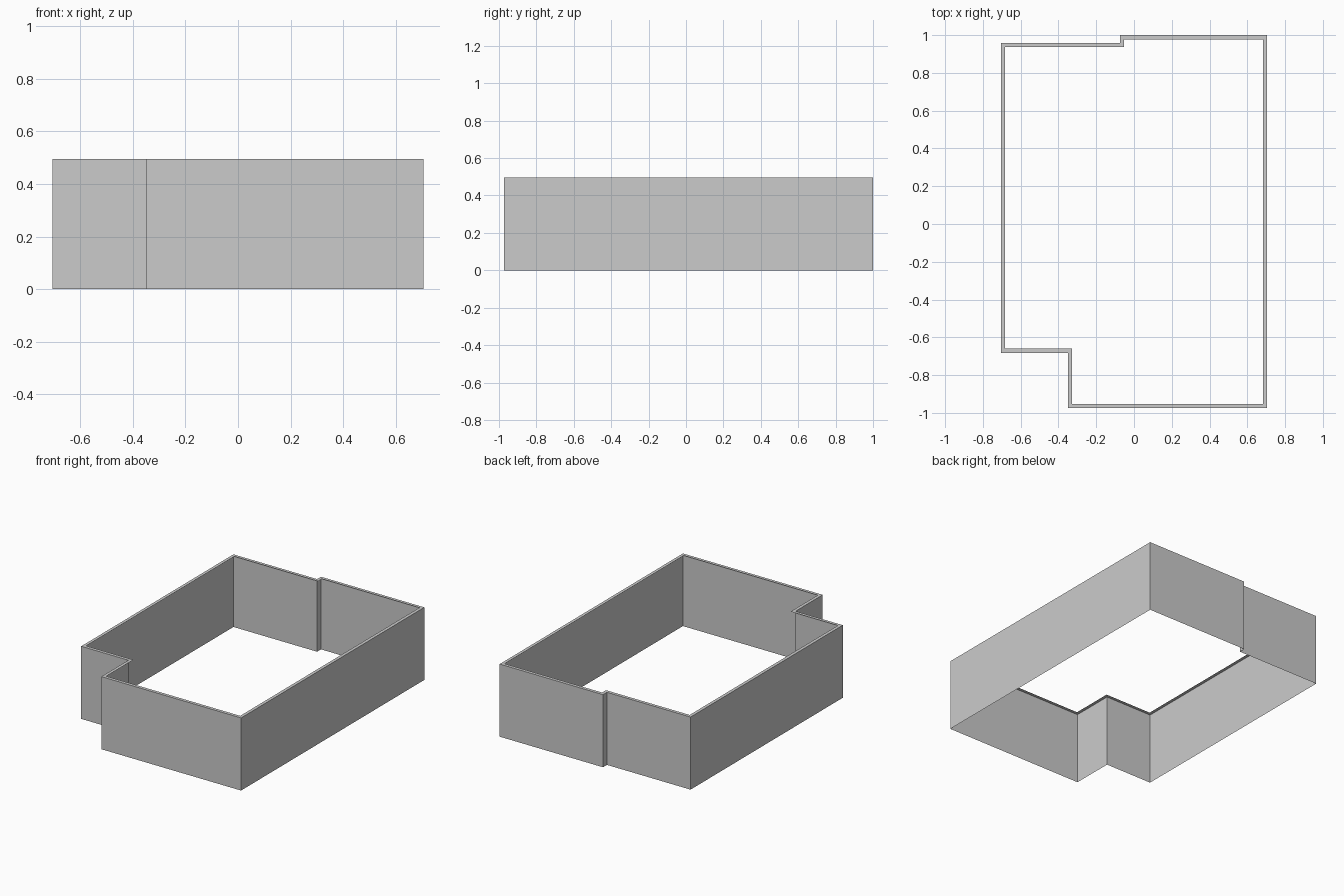
import bpy
import bmesh
from mathutils import Vector

cube = bpy.data.objects.get("Cube")
if cube:
    bpy.data.objects.remove(cube, do_unlink=True)

HEIGHT = 0.495
RIM = 0.022
FRONT = -0.974

grey = bpy.data.materials.new("light_grey")
grey.use_nodes = True
colour = (0.6, 0.6, 0.6, 1)
grey.diffuse_color = colour
grey.node_tree.nodes["Principled BSDF"].inputs["Base Color"].default_value = colour


def finish(name, bm):
    mesh = bpy.data.meshes.new(name)
    bm.to_mesh(mesh)
    bm.free()
    mesh.materials.append(grey)
    obj = bpy.data.objects.new(name, mesh)
    bpy.context.collection.objects.link(obj)
    return obj


def inward(loop, width):
    """Offset a counter-clockwise right-angled outline inwards."""
    result = []
    for i, p in enumerate(loop):
        a = (p - loop[i - 1]).normalized()
        b = (loop[(i + 1) % len(loop)] - p).normalized()
        result.append(p + width * Vector((-a.y - b.y, a.x + b.x)))
    return result


# Floor plan outline, counter-clockwise
plan = [Vector(p) for p in (
    (-0.349, FRONT), (0.705, FRONT), (0.705, 1.0), (-0.074, 1.0),
    (-0.074, 0.958), (-0.705, 0.958), (-0.705, -0.682), (-0.349, -0.682))]

# Outer wall sheet with a flat rim turned inwards at the top
bm = bmesh.new()
rings = [[bm.verts.new((p.x, p.y, z)) for p in loop]
         for loop, z in ((plan, 0), (plan, HEIGHT), (inward(plan, RIM), HEIGHT))]
for lower, upper in zip(rings, rings[1:]):
    for i in range(len(plan)):
        j = (i + 1) % len(plan)
        bm.faces.new((lower[i], lower[j], upper[j], upper[i]))
finish("outer_walls", bm)

# Flush window panels on the front wall
for name, x0, x1 in (("wide_window", 0.03, 0.24), ("narrow_window", 0.35, 0.452)):
    bm = bmesh.new()
    y = FRONT - 0.002
    bm.faces.new([bm.verts.new((x, y, z)) for x, z in (
        (x0, 0.152), (x1, 0.152), (x1, 0.373), (x0, 0.373))])
    finish(name, bm)
